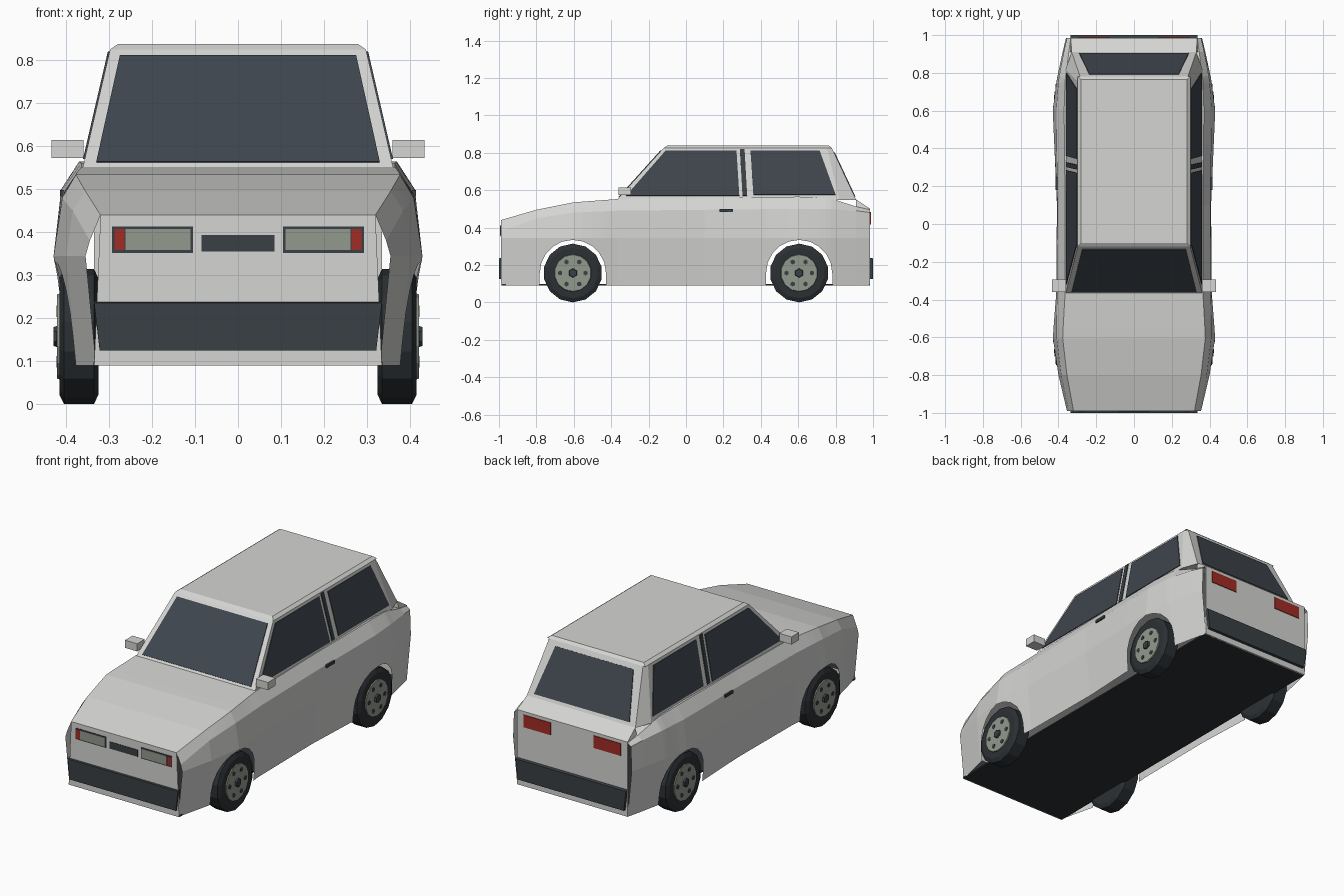
import bpy, bmesh, math
from mathutils import Vector

cube = bpy.data.objects.get("Cube")
if cube:
    bpy.data.objects.remove(cube)


def material(name, rgb):
    m = bpy.data.materials.new(name)
    m.use_nodes = True
    col = (*rgb, 1)
    m.diffuse_color = col
    m.node_tree.nodes["Principled BSDF"].inputs["Base Color"].default_value = col
    return m


WHITE = material("white_paint", (0.66, 0.66, 0.65))
GLASS = material("tinted_glass", (0.05, 0.06, 0.075))
TRIM = material("dark_trim", (0.04, 0.05, 0.058))
TIRE = material("tire_rubber", (0.025, 0.03, 0.034))
LENS = material("grey_green", (0.29, 0.32, 0.27))
RED = material("red_lamp", (0.36, 0.025, 0.018))


def make(name, verts, faces, mat):
    bm = bmesh.new()
    vs = [bm.verts.new(v) for v in verts]
    for f in faces:
        bm.faces.new([vs[i] for i in f])
    bmesh.ops.remove_doubles(bm, verts=bm.verts, dist=1e-5)
    bmesh.ops.recalc_face_normals(bm, faces=bm.faces)
    return finish(name, bm, mat)


def finish(name, bm, mat):
    me = bpy.data.meshes.new(name)
    bm.to_mesh(me)
    bm.free()
    me.materials.append(mat)
    ob = bpy.data.objects.new(name, me)
    bpy.context.collection.objects.link(ob)
    return ob


def prism(name, a, b, mat):
    """Closed solid between two matching outlines."""
    n = len(a)
    sides = [(i, (i + 1) % n, n + (i + 1) % n, n + i) for i in range(n)]
    return make(name, list(a) + list(b), sides + [tuple(range(n)), tuple(range(n, 2 * n))], mat)


def plate(name, pts, mat, t=0.004):
    pts = [Vector(p) for p in pts]
    n = (pts[1] - pts[0]).cross(pts[2] - pts[0]).normalized() * t
    return prism(name, [p - n for p in pts], [p + n for p in pts], mat)


def box(name, x, y, z, mat):
    ring = [(x[0], y[0]), (x[1], y[0]), (x[1], y[1]), (x[0], y[1])]
    return prism(name, [(*p, z[0]) for p in ring], [(*p, z[1]) for p in ring], mat)


def disc(name, x0, x1, y, z, r0, r1, sides, mat):
    """Cylinder along x, with its own radius at each end."""
    def ring(x, r):
        return [(x, y + r * math.cos(a), z + r * math.sin(a))
                for a in (math.tau * (i + 0.5) / sides for i in range(sides))]
    return prism(name, ring(x0, r0), ring(x1, r1), mat)


def interp(table, y):
    for (a, *p), (b, *q) in zip(table, table[1:]):
        if y <= b:
            t = max(0, (y - a) / (b - a))
            return [u + (v - u) * t for u, v in zip(p, q)]
    return list(table[-1][1:])


# Body shell: y, waist half width, shoulder half width and z, top half width and z
BODY = [
    (-0.99, 0.355, 0.345, 0.38, 0.32, 0.44),
    (-0.80, 0.40, 0.385, 0.45, 0.355, 0.495),
    (-0.60, 0.43, 0.41, 0.48, 0.378, 0.535),
    (-0.37, 0.412, 0.408, 0.49, 0.365, 0.552),
    (0.10, 0.408, 0.405, 0.495, 0.365, 0.56),
    (0.60, 0.43, 0.412, 0.50, 0.37, 0.565),
    (0.76, 0.41, 0.40, 0.50, 0.365, 0.56),
    (0.91, 0.378, 0.372, 0.49, 0.345, 0.512),
    (0.985, 0.36, 0.355, 0.48, 0.335, 0.495),
]
AXLES = (-0.605, 0.605)
SILL, ARCH, HUB = 0.09, 0.177, 0.157

stations = [(row[0], SILL) for row in BODY if all(abs(row[0] - c) > ARCH for c in AXLES)]
for c in AXLES:
    stations += [(c - ARCH - 0.0005, SILL), (c + ARCH + 0.0005, SILL)]
    for i in range(11):
        a = math.pi * i / 10
        stations.append((c + ARCH * math.cos(a), HUB + ARCH * math.sin(a)))
stations.sort()

verts, faces = [], []
for y, b in stations:
    w, sx, sz, tx, tz = interp(BODY, y)
    waist = 0.345
    def low(z):
        return w - 0.025 * (waist - z) / (waist - SILL)
    mid = max(b, 0.27)
    half = [(low(b), b), (low(mid), mid), (w, waist), (sx, sz), (tx, tz)]
    verts += [(x, y, z) for x, z in half] + [(-x, y, z) for x, z in reversed(half)]
for s in range(len(stations) - 1):
    for j in range(9):
        k = s * 10 + j
        faces.append((k, k + 1, k + 11, k + 10))
bm_body = make("body_shell", verts, faces, WHITE)

# End panels, tail ledge and floor
plate("front_panel", [(-0.335, -0.986, SILL), (0.335, -0.986, SILL),
                      (0.32, -0.986, 0.44), (-0.32, -0.986, 0.44)], WHITE)
plate("rear_panel", [(-0.335, 0.981, SILL), (0.335, 0.981, SILL),
                     (0.335, 0.981, 0.50), (-0.335, 0.981, 0.50)], WHITE)
prism("tail_ledge", [(0.335, 0.985, 0.50), (0.33, 0.91, 0.55), (0.34, 0.91, 0.50)],
      [(-0.335, 0.985, 0.50), (-0.33, 0.91, 0.55), (-0.34, 0.91, 0.50)], WHITE)
box("floor", (-0.337, 0.337), (-0.985, 0.98), (SILL, SILL + 0.008), TIRE)


# Cabin and roof
def mirrored(half, z):
    return [(x, y, z) for x, y in half] + [(-x, y, z) for x, y in reversed(half)]


prism("cabin", mirrored([(0.362, -0.37), (0.362, 0.82), (0.33, 0.91)], 0.548),
      mirrored([(0.298, -0.12), (0.298, 0.755), (0.285, 0.78)], 0.825), WHITE)
prism("roof", mirrored([(0.298, -0.12), (0.298, 0.78)], 0.825),
      mirrored([(0.28, -0.10), (0.28, 0.765)], 0.838), WHITE)


# Windows, laid on the cabin planes
def screen(name, y0, slope, low, high):
    pts = [(s * x, y0 + slope * (z - 0.548), z)
           for s, (x, z) in ((-1, low), (1, low), (1, high), (-1, high))]
    plate(name, pts, GLASS)


screen("windshield", -0.37, 0.25 / 0.277, (0.33, 0.562), (0.275, 0.81))
screen("rear_window", 0.91, -0.13 / 0.277, (0.29, 0.565), (0.237, 0.80))


def side_plate(name, s, outline, mat):
    slope = (0.362 - 0.298) / 0.277
    plate(name, [(s * (0.362 - slope * (z - 0.548)), y, z) for y, z in outline], mat)


for s, side in ((1, "left"), (-1, "right")):
    side_plate(side + "_front_window", s,
               [(-0.32, 0.57), (0.285, 0.57), (0.27, 0.81), (-0.11, 0.81)], GLASS)
    side_plate(side + "_pillar_strip", s,
               [(0.302, 0.57), (0.327, 0.57), (0.313, 0.82), (0.288, 0.82)], TRIM)
    side_plate(side + "_rear_window", s,
               [(0.36, 0.575), (0.80, 0.575), (0.715, 0.81), (0.345, 0.81)], GLASS)

    # Mirrors and door handles
    box(side + "_mirror", (s * 0.36, s * 0.434), (-0.36, -0.295), (0.573, 0.615), WHITE)
    box(side + "_door_handle", (s * 0.40, s * 0.415), (0.18, 0.25), (0.483, 0.498), TRIM)

    # Headlights and tail lamps
    box(side + "_headlight_frame", (s * 0.105, s * 0.293), (-0.992, -0.985), (0.352, 0.413), TRIM)
    box(side + "_headlight", (s * 0.111, s * 0.262), (-0.994, -0.986), (0.358, 0.407), LENS)
    box(side + "_turn_signal", (s * 0.264, s * 0.288), (-0.994, -0.986), (0.358, 0.407), RED)
    box(side + "_tail_lamp", (s * 0.13, s * 0.295), (0.984, 0.989), (0.415, 0.482), RED)

    # Wheels
    for c, end in zip(AXLES, ("front", "rear")):
        n = f"{side}_{end}_"
        disc(n + "tire", s * 0.335, s * 0.405, c, HUB, 0.157, 0.157, 14, TIRE)
        disc(n + "tire_outer_bevel", s * 0.405, s * 0.416, c, HUB, 0.157, 0.135, 14, TIRE)
        disc(n + "tire_inner_bevel", s * 0.325, s * 0.335, c, HUB, 0.135, 0.157, 14, TIRE)
        disc(n + "rim", s * 0.41, s * 0.421, c, HUB, 0.102, 0.098, 14, LENS)
        disc(n + "hub_cap", s * 0.42, s * 0.43, c, HUB, 0.025, 0.022, 6, TRIM)
        for i in range(6):
            a = math.tau * i / 6
            disc(f"{n}rim_hole_{i}", s * 0.42, s * 0.423, c + 0.068 * math.cos(a),
                 HUB + 0.068 * math.sin(a), 0.013, 0.013, 6, TRIM)

# Grille and bumpers
box("grille", (-0.085, 0.085), (-0.992, -0.985), (0.355, 0.393), TRIM)
for s, end in ((-1, "front"), (1, "rear")):
    prism(end + "_bumper",
          [(-0.335, s * 0.978, 0.24), (0.335, s * 0.978, 0.24),
           (0.322, s * 0.978, 0.123), (-0.322, s * 0.978, 0.123)],
          [(-0.335, s, 0.235), (0.335, s, 0.235),
           (0.322, s, 0.125), (-0.322, s, 0.125)], TRIM)
